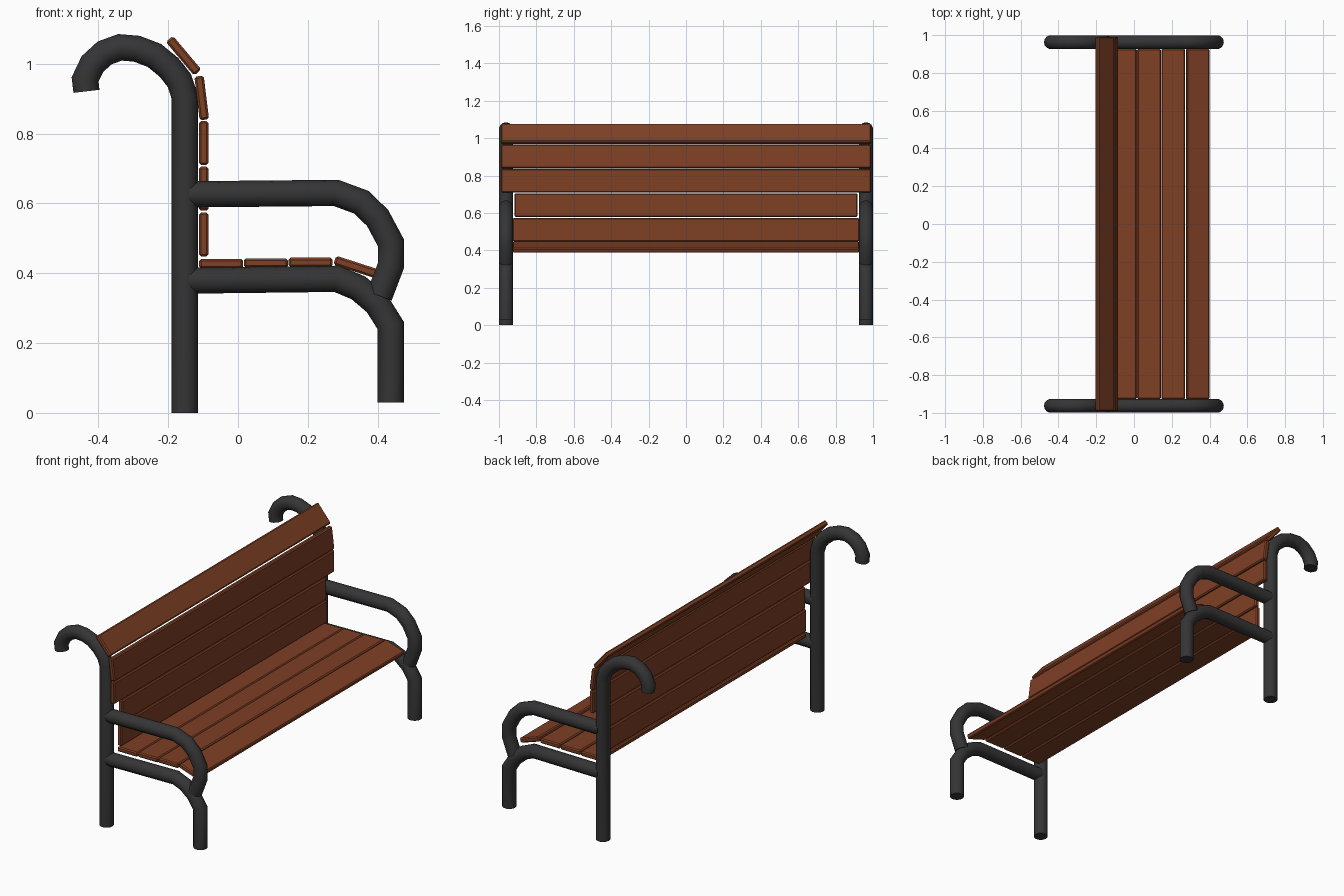
import bpy, bmesh, math
from mathutils import Vector, Matrix

if "Cube" in bpy.data.objects:
    bpy.data.objects.remove(bpy.data.objects["Cube"])

R, SIDES, TUBE_Y = 0.0375, 14, 0.9625


def material(name, color):
    m = bpy.data.materials.new(name)
    m.diffuse_color = color
    m.use_nodes = True
    m.node_tree.nodes["Principled BSDF"].inputs["Base Color"].default_value = m.diffuse_color
    return m


metal = material("dark_metal", (0.035, 0.035, 0.037, 1))
wood = material("brown_wood", (0.21, 0.05, 0.018, 1))


def link(bm, name, mat):
    bmesh.ops.recalc_face_normals(bm, faces=bm.faces)
    me = bpy.data.meshes.new(name)
    bm.to_mesh(me)
    bm.free()
    me.materials.append(mat)
    ob = bpy.data.objects.new(name, me)
    bpy.context.collection.objects.link(ob)
    return ob


def tube(name, path, y):
    """Mitred round tube swept along an (x, z) path at depth y."""
    pts = [Vector((x, y, z)) for x, z in path]
    dirs = [(b - a).normalized() for a, b in zip(pts, pts[1:])]
    bm = bmesh.new()
    rings = []
    for i, p in enumerate(pts):
        a, b = dirs[max(i - 1, 0)], dirs[min(i, len(dirs) - 1)]
        t = (a + b).normalized()
        side = Vector((t.z, 0, -t.x)) / max(t.dot(a), 0.7)
        ring = []
        for k in range(SIDES):
            w = 2 * math.pi * k / SIDES
            ring.append(bm.verts.new(p + side * R * math.cos(w) + Vector((0, R * math.sin(w), 0))))
        rings.append(ring)
    for r0, r1 in zip(rings, rings[1:]):
        for k in range(SIDES):
            j = (k + 1) % SIDES
            bm.faces.new((r0[k], r0[j], r1[j], r1[k]))
    bm.faces.new(rings[0])
    bm.faces.new(rings[-1])
    ob = link(bm, name, metal)
    bpy.ops.object.select_all(action='DESELECT')
    ob.select_set(True)
    bpy.context.view_layer.objects.active = ob
    bpy.ops.object.shade_smooth_by_angle(angle=math.radians(35))


def slat(name, x, z, tilt, half, width=0.126, thick=0.027):
    """Chamfered plank; tilt is the profile angle from +x towards +z."""
    bm = bmesh.new()
    bmesh.ops.create_cube(bm, size=1)
    bmesh.ops.scale(bm, vec=(width, 2 * half, thick), verts=bm.verts)
    bmesh.ops.bevel(bm, geom=bm.edges[:], offset=0.006, segments=1, affect='EDGES')
    bm.transform(Matrix.Translation((x, 0, z)) @ Matrix.Rotation(-math.radians(tilt), 4, 'Y'))
    link(bm, name, wood)


# Tube paths: hooked rear post, looping armrest, seat rail running into front leg
post = [(-0.1525, 0), (-0.1525, 0.905), (-0.168, 0.952), (-0.198, 0.99), (-0.24, 1.024),
        (-0.29, 1.043), (-0.338, 1.047), (-0.382, 1.031), (-0.417, 0.999),
        (-0.438, 0.955), (-0.434, 0.921)]
arm = [(-0.14, 0.626), (0.281, 0.63), (0.354, 0.603), (0.40, 0.558),
       (0.438, 0.487), (0.438, 0.422), (0.405, 0.335)]
rail = [(-0.14, 0.379), (0.283, 0.384), (0.345, 0.358), (0.398, 0.313),
        (0.4375, 0.25), (0.4375, 0.03)]
for tag, y in (("left", -TUBE_Y), ("right", TUBE_Y)):
    tube("rear_post_" + tag, post, y)
    tube("armrest_" + tag, arm, y)
    tube("seat_rail_and_front_leg_" + tag, rail, y)

# Seat slats
for i in range(3):
    slat(f"seat_slat_{i + 1}", -0.048 + 0.128 * i, 0.427 + 0.002 * i, 0, 0.927)
slat("seat_slat_front", 0.337, 0.418, -18, 0.927)

# Backrest slats, the lower two short enough to clear the arms
for i, half in enumerate((0.927, 0.917, 0.99)):
    slat(f"back_slat_{i + 1}", -0.098, 0.511 + 0.131 * i, 90, half)
slat("back_slat_4", -0.104, 0.902, 97, 0.99)
slat("back_slat_top", -0.156, 1.023, 130, 0.99)
